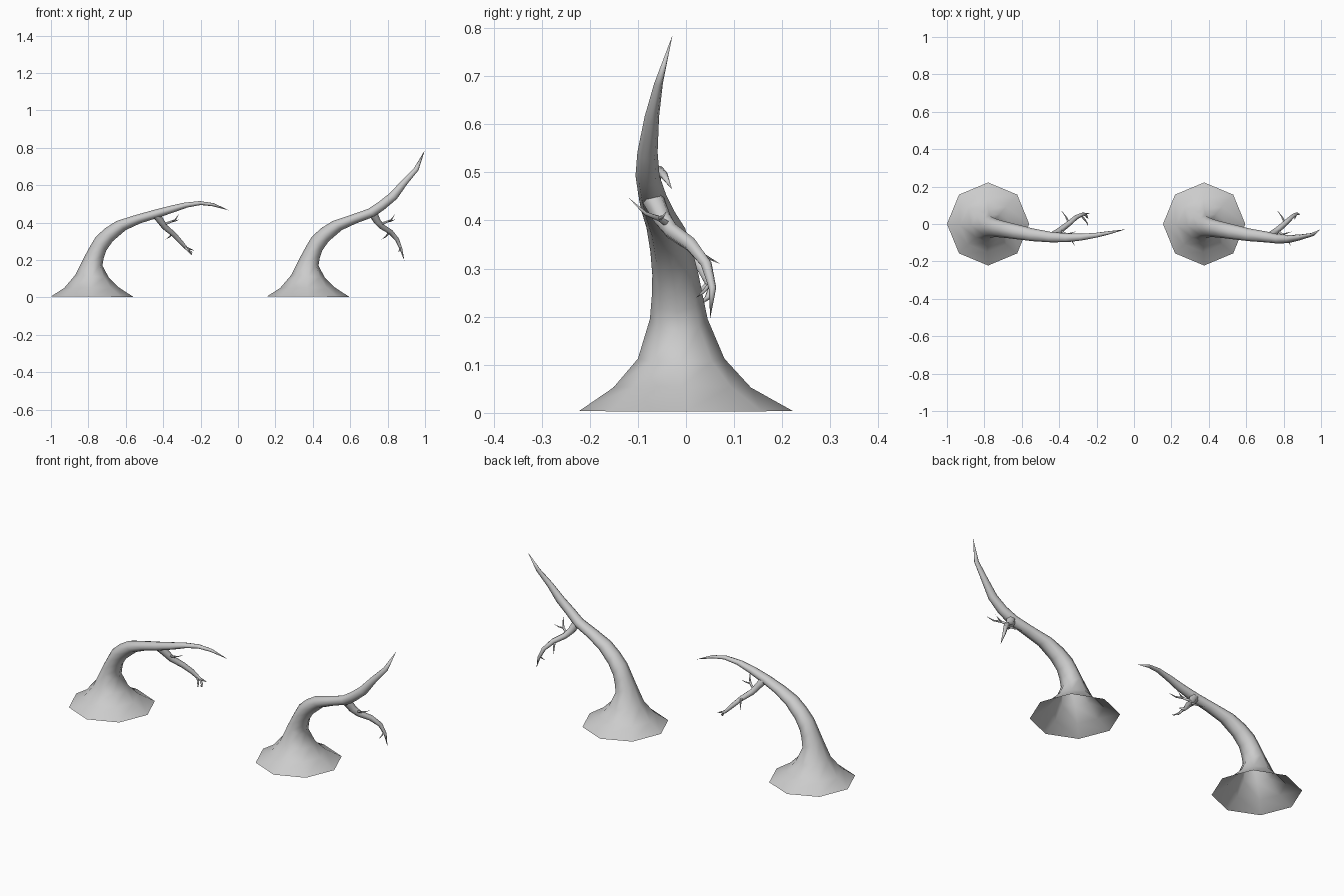
import bpy, bmesh, math
from mathutils import Vector

SIDES = 8


def skin(name, rings):
    """Skin a list of vertex rings; the last ring closes to a point."""
    bm = bmesh.new()
    loops = [[bm.verts.new(p) for p in ring] for ring in rings]
    for a, b in zip(loops, loops[1:]):
        n = len(a)
        for i in range(n):
            bm.faces.new((a[i], a[(i + 1) % n], b[(i + 1) % n], b[i]))
    bmesh.ops.remove_doubles(bm, verts=loops[-1], dist=0.003)
    bmesh.ops.recalc_face_normals(bm, faces=bm.faces)
    me = bpy.data.meshes.new(name)
    bm.to_mesh(me)
    bm.free()
    ob = bpy.data.objects.new(name, me)
    bpy.context.collection.objects.link(ob)
    for p in me.polygons:
        p.use_smooth = True
    return ob


def trunk(name, sections, dx=0):
    """Each section: upper edge x, z, lower edge x, z, centre y, half width in y."""
    rings = []
    for x1, z1, x2, z2, yc, ry in sections:
        lo, hi = Vector((x2 + dx, yc, z2)), Vector((x1 + dx, yc, z1))
        c, u = (lo + hi) / 2, (lo - hi) / 2
        rings.append([c + u * math.cos(t) + Vector((0, ry * math.sin(t), 0))
                      for t in (i * math.tau / SIDES for i in range(SIDES))])
    return skin(name, rings)


def limb(name, path, sides=6):
    """Tapered tube through points (x, y, z, radius)."""
    pts = [Vector(p[:3]) for p in path]
    rings = []
    for i, p in enumerate(pts):
        d = (pts[min(i + 1, len(pts) - 1)] - pts[max(i - 1, 0)]).normalized()
        u = d.cross(Vector((0.3, 1, 0.2))).normalized()
        v = d.cross(u)
        r = path[i][3]
        rings.append([p + r * (u * math.cos(t) + v * math.sin(t))
                      for t in (k * math.tau / sides for k in range(sides))])
    return skin(name, rings)


# Flared foot and bend shared by both trees (left tree position)
foot = [
    (-1.0, .005, -.56, .003, 0, .222),
    (-.93, .05, -.64, .055, -.008, .143),
    (-.87, .12, -.69, .105, -.01, .09),
    (-.82, .22, -.725, .17, -.015, .06),
    (-.79, .275, -.718, .21, -.018, .053),
    (-.76, .325, -.705, .25, -.022, .048),
    (-.71, .37, -.67, .30, -.03, .044),
    (-.65, .408, -.60, .36, -.042, .04),
]
droop = [
    (-.56, .437, -.52, .397, -.058, .034),
    (-.46, .465, -.43, .425, -.07, .028),
    (-.37, .488, -.34, .456, -.074, .023),
    (-.29, .506, -.27, .481, -.07, .018),
    (-.205, .515, -.20, .494, -.06, .013),
    (-.13, .504, -.138, .488, -.047, .009),
    (-.045, .465, -.047, .464, -.028, .001),
]
rise = [
    (-.555, .44, -.52, .397, -.058, .034),
    (-.46, .473, -.425, .432, -.07, .029),
    (-.40, .513, -.37, .472, -.08, .025),
    (-.345, .556, -.305, .527, -.08, .021),
    (-.28, .625, -.25, .606, -.071, .015),
    (-.215, .69, -.19, .68, -.057, .009),
    (-.157, .785, -.156, .785, -.028, .001),
]
trunk("left_trunk", foot + droop)
trunk("right_trunk", foot + rise, 1.155)

# Side branches
limb("left_branch", [
    (-.44, -.068, .443, .024), (-.415, -.05, .41, .02), (-.39, -.03, .375, .017),
    (-.345, .005, .338, .015), (-.31, .035, .30, .013), (-.275, .052, .262, .009),
    (-.232, .06, .252, .001)])
limb("right_branch", [
    (.725, -.068, .443, .024), (.745, -.05, .405, .02), (.77, -.03, .378, .017),
    (.815, .01, .35, .015), (.85, .042, .31, .012), (.871, .055, .26, .008),
    (.89, .051, .197, .001)])

# Twigs that repeat on both branches
for side, dx, dz in (("left", 0, 0), ("right", 1.155, 0)):
    for name, path in (
        ("upper_twig", [(-.395, -.035, .39, .007), (-.36, -.055, .404, .006),
                        (-.335, -.085, .415, .004), (-.315, -.118, .447, .001)]),
        ("fork_twig", [(-.36, -.055, .404, .005), (-.335, -.048, .408, .003),
                       (-.31, -.04, .418, .001)]),
        ("lower_twig", [(-.35, .01, .345, .006), (-.365, .04, .325, .004),
                        (-.388, .072, .31, .001)]),
    ):
        limb(f"{side}_{name}", [(x + dx, y, z + dz, r) for x, y, z, r in path], 5)

# Small curled twigs at the branch ends
limb("left_end_twig", [(-.285, .048, .27, .006), (-.265, .025, .25, .005),
                       (-.25, .005, .242, .003), (-.245, -.01, .248, .001)], 5)
limb("left_curl_twig", [(-.27, .052, .26, .006), (-.255, .045, .24, .006),
                        (-.25, .035, .232, .005), (-.243, .03, .24, .001)], 5)
limb("right_end_twig", [(.868, .052, .27, .005), (.862, .035, .25, .003),
                        (.857, .02, .238, .001)], 5)
